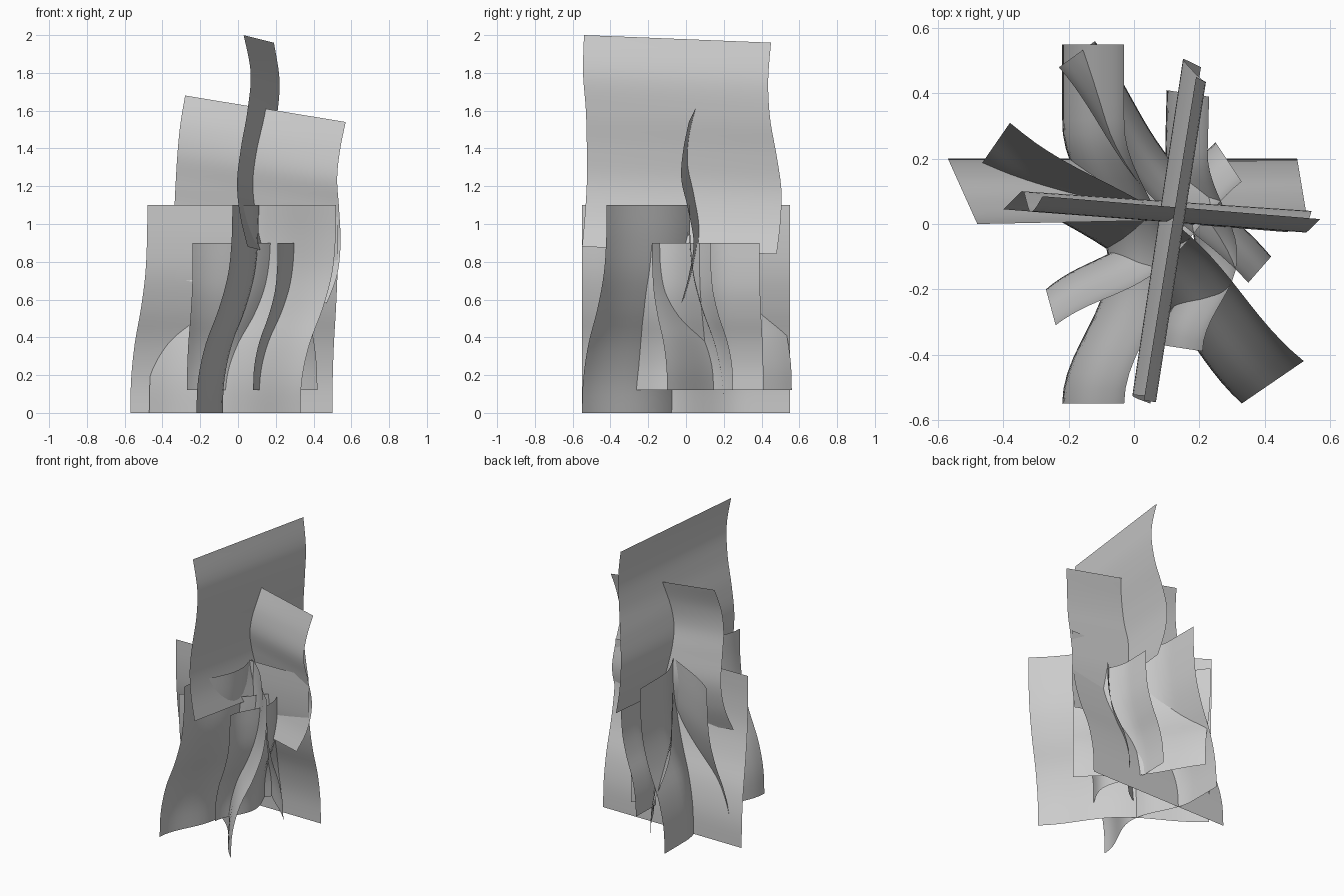
import bpy, math
from mathutils import Vector as V

if "Cube" in bpy.data.objects:
    bpy.data.objects.remove(bpy.data.objects["Cube"])


def interp(pts, u):
    # smooth (Catmull-Rom) interpolation of evenly spaced points
    n = len(pts) - 1
    i = min(int(u * n), n - 1)
    t = u * n - i
    p = [pts[max(0, min(n, i + k))] for k in (-1, 0, 1, 2)]
    m1, m2 = (p[2] - p[0]) / 2, (p[3] - p[1]) / 2
    return (p[1] * (2*t**3 - 3*t**2 + 1) + m1 * (t**3 - 2*t**2 + t)
            + p[2] * (3*t**2 - 2*t**3) + m2 * (t**3 - t**2))


def sheet(name, surf, cols=24, rows=24):
    # open grid surface from surf(u across, v up)
    verts = [surf(i / cols, j / rows) for j in range(rows + 1) for i in range(cols + 1)]
    w = cols + 1
    faces = [(j*w + i, j*w + i + 1, (j+1)*w + i + 1, (j+1)*w + i)
             for j in range(rows) for i in range(cols)]
    me = bpy.data.meshes.new(name)
    me.from_pydata(verts, [], faces)
    me.polygons.foreach_set("use_smooth", [True] * len(faces))
    ob = bpy.data.objects.new(name, me)
    bpy.context.collection.objects.link(ob)


SWAY = [V((s,)*2) for s in (0, .05, .26, .62, .88, .98, 1)]


def low_sheet(name, z0, z1, p0, p1, q0, q1, amp, centre, half):
    # p, q: the two ends (bottom, top) in plan; amp: bulge along the sway direction
    p0, p1, q0, q1 = V(p0), V(p1), V(q0), V(q1)
    d = ((p1 - p0) + (q1 - q0)).normalized()

    def surf(u, v):
        g = interp(SWAY, v)[0]
        p = p0.lerp(p1, g).lerp(q0.lerp(q1, g), u)
        k = min(1, abs(u - centre) / half)
        p = p + d * amp * math.cos(k * math.pi / 2) ** 2
        return (p.x, p.y, z0 + (z1 - z0) * v)
    sheet(name, surf)


# large lower sheets
low_sheet("large_sheet_across", 0, 1.1, (-.57, .2), (-.48, 0), (.5, .2), (.53, .02), 0, .5, .5)
low_sheet("large_sheet_deep", 0, 1.1, (-.22, -.55), (-.03, -.55), (-.22, .55), (-.03, .55), .14, .39, .39)
low_sheet("large_sheet_diagonal", 0, 1.1, (-.47, .18), (-.38, .31), (.33, -.55), (.52, -.42), .08, .52, .48)

# small lower sheets
low_sheet("small_sheet_deep", .12, .9, (.08, -.37), (.21, -.39), (.1, .41), (.23, .39), .1, .39, .39)
low_sheet("small_sheet_left", .12, .9, (-.12, .56), (-.23, .48), (.42, -.1), (.35, -.18), .05, .5, .5)
low_sheet("small_sheet_right", .12, .9, (-.27, -.2), (-.24, -.31), (.25, .25), (.33, .13), .06, .5, .5)


def ruled(name, a, b):
    # straight strip between two wavy edges
    a, b = [V(p) for p in a], [V(p) for p in b]
    sheet(name, lambda u, v: interp(a, v).lerp(interp(b, v), u), 8, 36)


# tall upper sheets
ruled("upper_sheet_deep",
      [(.05, -.55, .88), (.01, -.535, 1.05), (-.005, -.525, 1.22), (.015, -.525, 1.4),
       (.05, -.53, 1.6), (.067, -.545, 1.8), (.03, -.54, 2.0)],
      [(.205, .48, .84), (.165, .5, 1.01), (.15, .505, 1.18), (.17, .48, 1.36),
       (.205, .445, 1.56), (.22, .435, 1.76), (.19, .45, 1.96)])
ruled("upper_sheet_across",
      [(-.4, .045, .72), (-.36, .085, .87), (-.34, .1, 1.04), (-.33, .07, 1.22),
       (-.32, .04, 1.38), (-.305, .045, 1.53), (-.28, .085, 1.68)],
      [(.47, -.025, .58), (.525, .015, .73), (.543, .04, .9), (.535, .01, 1.08),
       (.525, -.025, 1.24), (.54, -.015, 1.39), (.57, .015, 1.54)])
